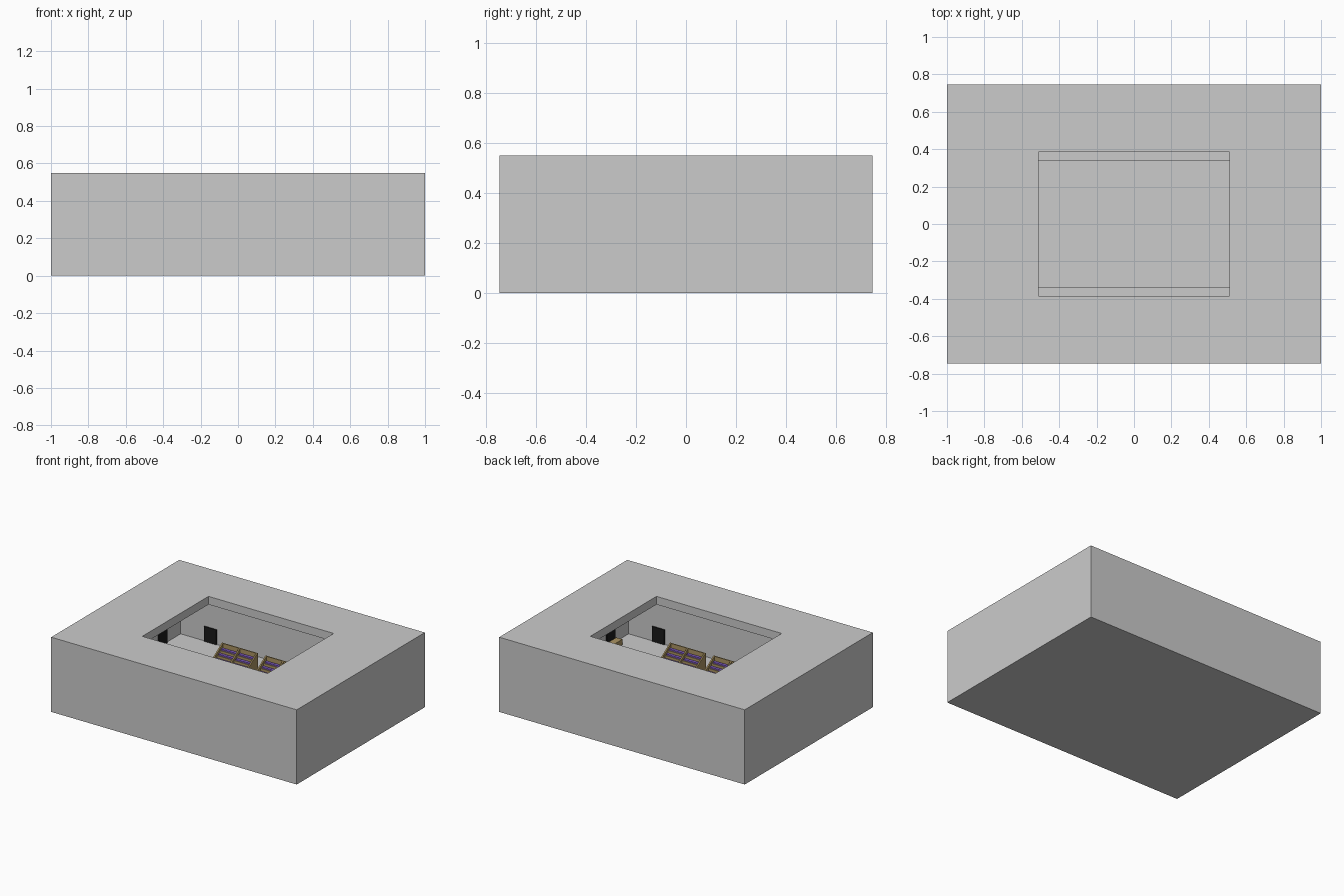
import bpy, bmesh, math

if "Cube" in bpy.data.objects:
    bpy.data.objects.remove(bpy.data.objects["Cube"])

def mat(name, rgb):
    m = bpy.data.materials.new(name)
    m.diffuse_color = (*rgb, 1)
    m.use_nodes = True
    m.node_tree.nodes["Principled BSDF"].inputs["Base Color"].default_value = m.diffuse_color
    return m

LIGHT = mat("pale_floor", (0.95, 0.95, 0.95))
WOOD = mat("wood", (0.40, 0.29, 0.12))
PURPLE = mat("purple", (0.24, 0.12, 0.62))
BLACK = mat("black", (0.01, 0.01, 0.01))

def finish(bm, name, m=None):
    bmesh.ops.recalc_face_normals(bm, faces=bm.faces)
    me = bpy.data.meshes.new(name)
    bm.to_mesh(me)
    bm.free()
    ob = bpy.data.objects.new(name, me)
    bpy.context.collection.objects.link(ob)
    if m:
        me.materials.append(m)
    return ob

def box(name, x, y, z, m=None):
    bm = bmesh.new()
    bmesh.ops.create_cube(bm, size=1)
    for v in bm.verts:
        v.co = [a[0] + (c + 0.5) * (a[1] - a[0]) for a, c in zip((x, y, z), v.co)]
    return finish(bm, name, m)

def prism(name, x0, x1, profile, m):
    # y-z profile extruded along x
    bm = bmesh.new()
    f = bm.faces.new([bm.verts.new((x0, y, z)) for y, z in profile])
    ext = bmesh.ops.extrude_face_region(bm, geom=[f])["geom"]
    bmesh.ops.translate(bm, vec=(x1 - x0, 0, 0),
                        verts=[g for g in ext if isinstance(g, bmesh.types.BMVert)])
    return finish(bm, name, m)

def cut(ob, name, x, y, z):
    c = box(name, x, y, z)
    c.hide_render = True
    c.hide_viewport = False
    c.display_type = 'WIRE'
    b = ob.modifiers.new(name, 'BOOLEAN')
    b.operation = 'DIFFERENCE'
    b.solver = 'EXACT'
    b.object = c
    bpy.context.view_layer.objects.active = ob
    bpy.context.view_layer.update()
    bpy.ops.object.modifier_apply(modifier=name)
    bpy.data.objects.remove(c)

# hall shell: hollow room with an opening in the roof
W, D, H, F = 1.0, 0.745, 0.55, 0.02
WX, WY = 0.975, 0.725
shell = box("hall_shell", (-W, W), (-D, D), (0, H))
cut(shell, "room_cutter", (-WX, WX), (-WY, WY), (0.016, 0.49))
cut(shell, "skylight_cutter", (-0.51, 0.51), (-0.385, 0.385), (0.4, 0.7))

# pale floor
box("floor", (-WX, WX), (-WY, WY), (0.01, F), LIGHT)

# everything that exists twice, turned half way round the centre
parts = []
parts.append(box("stand_platform", (-0.54, 0.54), (0.337, 0.55), (F, F + 0.01)))
parts.append(box("back_door", (-0.78, -0.68), (WY - 0.008, WY), (F, 0.13), BLACK))
parts.append(box("side_door", (-WX, -WX + 0.008), (0.46, 0.56), (F, 0.13), BLACK))

# seating blocks
Y0, STEP, RISE, ROWS, Z0 = 0.388, 0.034, 0.024, 4, F + 0.01
for c in (-0.355, 0, 0.355):
    x0, x1 = c - 0.145, c + 0.145
    top = Z0 + 0.03 + RISE * ROWS
    yb = Y0 + STEP * ROWS
    stairs = [(yb, Z0), (Y0, Z0)]
    for r in range(ROWS):
        z = Z0 + 0.015 + RISE * r
        stairs += [(Y0 + STEP * r, z), (Y0 + STEP * (r + 1), z)]
    parts.append(prism("stand_steps", x0 + 0.01, x1 - 0.01, stairs, WOOD))
    side = [(Y0, Z0), (yb + 0.008, Z0), (yb + 0.008, top), (yb, top), (Y0, Z0 + 0.035)]
    for xs in (x0, c - 0.005, x1 - 0.01):
        parts.append(prism("stand_side", xs, xs + 0.01, side, WOOD))
    parts.append(box("stand_back", (x0, x1), (yb, yb + 0.008), (Z0, top), WOOD))
    # purple benches in two bays
    for a, b in ((x0 + 0.016, c - 0.011), (c + 0.011, x1 - 0.016)):
        for r in range(ROWS):
            y, z = Y0 + STEP * r, Z0 + 0.015 + RISE * r
            parts.append(box("bench", (a, b), (y + 0.006, y + 0.026), (z, z + 0.01), PURPLE))

for p in parts:
    q = p.copy()
    q.rotation_euler.z = math.pi
    bpy.context.collection.objects.link(q)

# small wooden bench by the end wall
box("wall_bench", (0.91, 0.96), (-0.56, -0.44), (F, 0.06), WOOD)
